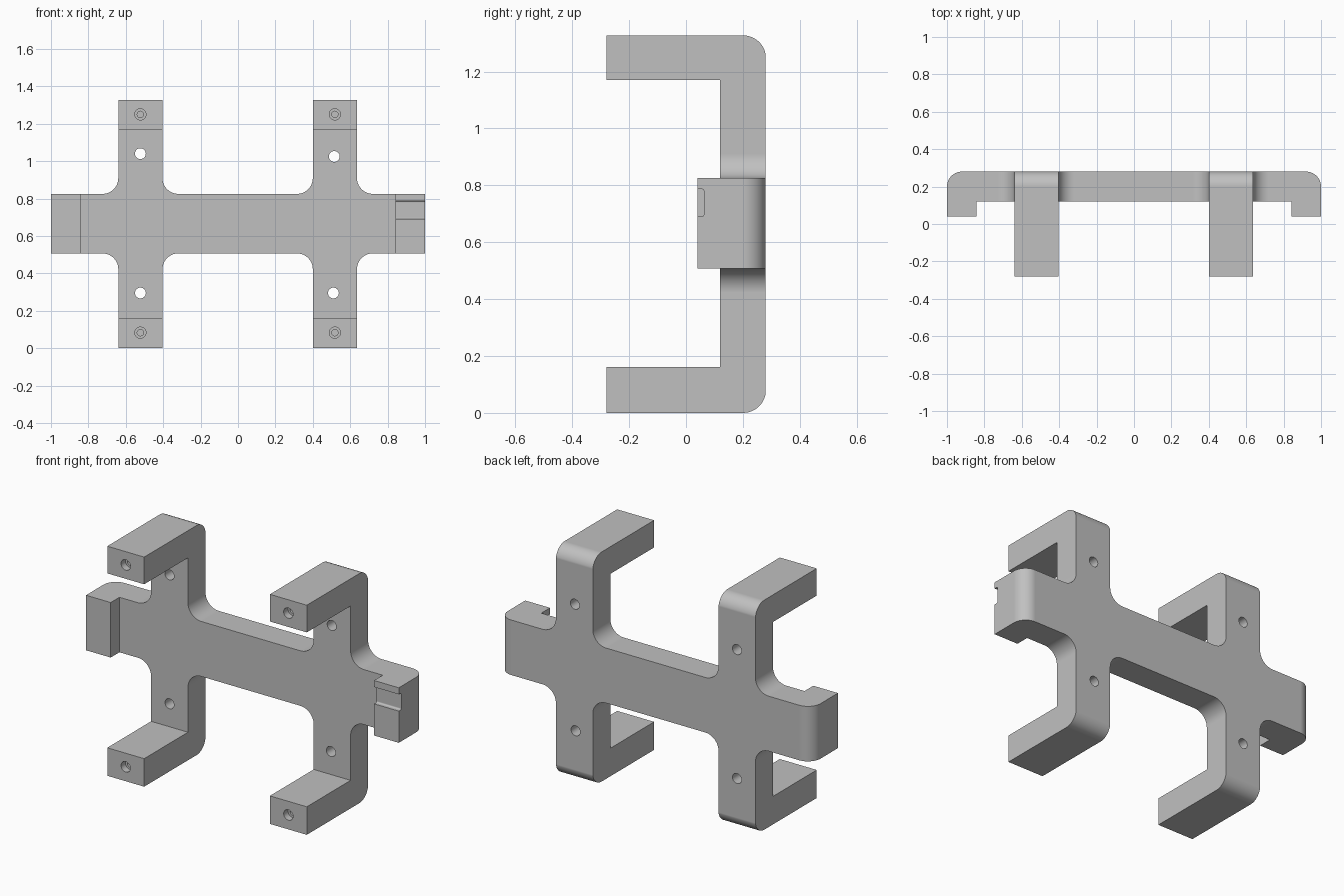
import bpy
import bmesh
import math
from mathutils import Vector

cube = bpy.data.objects.get("Cube")
if cube:
    bpy.data.objects.remove(cube, do_unlink=True)

grey = bpy.data.materials.new("mid grey")
grey.use_nodes = True
COLOUR = (0.53, 0.53, 0.53, 1)
grey.diffuse_color = COLOUR
grey.node_tree.nodes["Principled BSDF"].inputs["Base Color"].default_value = COLOUR


def rounded(corners, steps=12):
    """Outline from (u, v, radius) corners; each radius becomes a tangent arc."""
    out = []
    for i, (u, v, r) in enumerate(corners):
        p = Vector((u, v))
        if r == 0:
            out.append(p)
            continue
        a = (Vector(corners[i - 1][:2]) - p).normalized()
        b = (Vector(corners[(i + 1) % len(corners)][:2]) - p).normalized()
        centre = p + (a + b) * r        # all corners are right angles
        for k in range(steps + 1):
            t = k / steps * math.pi / 2
            out.append(centre - b * r * math.cos(t) - a * r * math.sin(t))
    return out


def prism(name, outline, axis, lo, hi):
    """Extrude a flat outline along one axis."""
    place = {"x": lambda p, d: (d, p[0], p[1]),
             "y": lambda p, d: (p[0], d, p[1]),
             "z": lambda p, d: (p[0], p[1], d)}[axis]
    bm = bmesh.new()
    face = bm.faces.new([bm.verts.new(place(p, lo)) for p in outline])
    ext = bmesh.ops.extrude_face_region(bm, geom=[face])
    moved = [g for g in ext["geom"] if isinstance(g, bmesh.types.BMVert)]
    bmesh.ops.translate(bm, verts=moved, vec=place((0, 0), hi - lo))
    bmesh.ops.recalc_face_normals(bm, faces=bm.faces)
    mesh = bpy.data.meshes.new(name)
    bm.to_mesh(mesh)
    bm.free()
    mesh.materials.append(grey)
    obj = bpy.data.objects.new(name, mesh)
    bpy.context.collection.objects.link(obj)
    return obj


def box(u0, v0, u1, v1):
    return [(u0, v0), (u1, v0), (u1, v1), (u0, v1)]


def circle(u, v, r, n=32):
    return [(u + r * math.cos(math.tau * k / n), v + r * math.sin(math.tau * k / n))
            for k in range(n)]


def carve(target, cutter, operation="DIFFERENCE"):
    bpy.ops.object.select_all(action="DESELECT")
    bpy.context.view_layer.objects.active = target
    target.select_set(True)
    mod = target.modifiers.new("carve", "BOOLEAN")
    mod.operation = operation
    mod.solver = "EXACT"
    mod.object = cutter
    bpy.ops.object.modifier_apply(modifier=mod.name)
    bpy.data.objects.remove(cutter, do_unlink=True)


# Main dimensions
BAR_LOW, BAR_HIGH, HEIGHT = 0.507, 0.825, 1.327
BACK, PLATE, HOOK, FRONT = 0.28, 0.12, 0.04, -0.28
POSTS = [(-0.64, -0.404), (0.4, 0.636)]
FILLET, CORNER = 0.085, 0.08

# Front silhouette: crossbar with two posts and filleted junctions
upper = [(-1.1, BAR_HIGH, 0)]
lower = [(-1.1, BAR_LOW, 0)]
for left, right in POSTS:
    for row, bar, tip in ((upper, BAR_HIGH, 1.43), (lower, BAR_LOW, -0.1)):
        row += [(left, bar, FILLET), (left, tip, 0), (right, tip, 0), (right, bar, FILLET)]
upper.append((1.1, BAR_HIGH, 0))
lower.append((1.1, BAR_LOW, 0))
bracket = prism("bracket", rounded(upper + lower[::-1]), "y", -0.6, 0.6)

# Plan outline: rounded back ends, shallow front at the hooks
plan = rounded([(-1, HOOK, 0), (-0.7, HOOK, 0), (-0.7, -0.5, 0), (0.7, -0.5, 0),
                (0.7, HOOK, 0), (1, HOOK, 0), (1, BACK, CORNER), (-1, BACK, CORNER)])
carve(bracket, prism("plan", plan, "z", -0.3, 1.6), "INTERSECT")

# Side outline: rounded rear top and bottom of the posts
side = rounded([(FRONT, 0, 0), (BACK + 0.0008, 0, CORNER),
                (BACK + 0.0008, HEIGHT, CORNER), (FRONT, HEIGHT, 0)])
carve(bracket, prism("side", side, "x", -1.2, 1.2), "INTERSECT")

# Open space between the upper and lower arms, and inside the hooks
carve(bracket, prism("opening", box(-1, 0.162, PLATE, 1.17), "x", -0.842, 0.842))

# Groove across the front of the left hook
groove = rounded([(-0.05, 0.69, 0), (0.063, 0.69, 0.008),
                  (0.063, 0.787, 0.008), (-0.05, 0.787, 0)], 4)
carve(bracket, prism("groove", groove, "x", 0.8, 1.1))

# Through holes in the posts
for x, z in ((-0.522, 1.04), (0.515, 1.025), (-0.522, 0.295), (0.51, 0.295)):
    carve(bracket, prism("post_hole", circle(x, z, 0.029), "y", 0, 0.4))

# Stepped blind screw holes in the arm tips
for x in (-0.522, 0.518):
    for z in (0.083, 1.25):
        carve(bracket, prism("screw_recess", circle(x, z, 0.03), "y", -0.4, -0.24))
        carve(bracket, prism("screw_hole", circle(x, z, 0.017), "y", -0.4, -0.1))

# Smooth fillets with flat faces kept flat
bpy.context.view_layer.objects.active = bracket
bracket.select_set(True)
bpy.ops.object.shade_smooth_by_angle(angle=math.radians(30))
weighted = bracket.modifiers.new("flat_faces", "WEIGHTED_NORMAL")
weighted.keep_sharp = True
weighted.weight = 100
